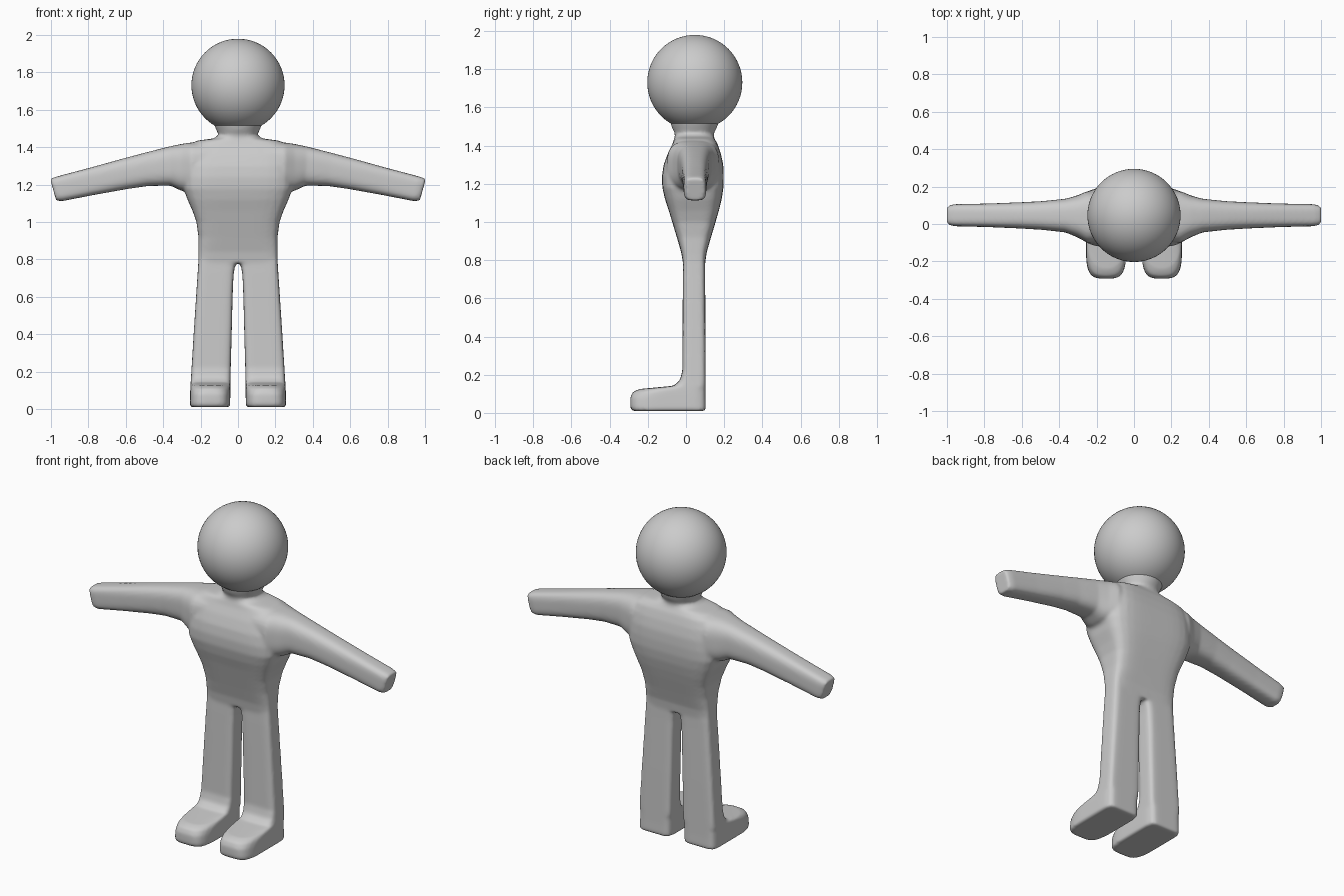
import bpy, bmesh, math
from mathutils import Vector

bm = bmesh.new()


def ring(c, u, v, n_neg, n_pos, count=48):
    """Superellipse around c with half axes u, v; squareness set per side of v."""
    pts = []
    for i in range(count):
        a = 2 * math.pi * i / count
        ca, sa = math.cos(a), math.sin(a)
        n = n_pos if sa >= 0 else n_neg
        r = (abs(ca) ** n + abs(sa) ** n) ** (-1 / n)
        pts.append(c + u * (ca * r) + v * (sa * r))
    return pts


def loft(rings):
    rows = [[bm.verts.new(p) for p in r] for r in rings]
    n = len(rows[0])
    for a, b in zip(rows, rows[1:]):
        for i in range(n):
            j = (i + 1) % n
            bm.faces.new((a[i], a[j], b[j], b[i]))
    bm.faces.new(rows[0])
    bm.faces.new(rows[-1])


def flat_ring(z, x0, x1, y0, y1, nf, nb):
    return ring(Vector(((x0 + x1) / 2, (y0 + y1) / 2, z)),
                Vector(((x1 - x0) / 2, 0, 0)), Vector((0, (y1 - y0) / 2, 0)), nf, nb)


# torso and neck: z, half width, front y, back y, squareness
torso = [
    (0.78, 0.212, -0.015, 0.10, 7), (0.84, 0.211, -0.025, 0.108, 6),
    (0.92, 0.211, -0.048, 0.131, 5), (1.00, 0.222, -0.072, 0.155, 5),
    (1.06, 0.243, -0.090, 0.172, 5), (1.12, 0.270, -0.110, 0.187, 4.5),
    (1.18, 0.290, -0.124, 0.196, 4.5), (1.24, 0.290, -0.126, 0.198, 4.5),
    (1.30, 0.285, -0.117, 0.195, 4.5), (1.36, 0.280, -0.095, 0.182, 4.5),
    (1.41, 0.265, -0.070, 0.165, 4), (1.435, 0.22, -0.062, 0.150, 3),
    (1.447, 0.13, -0.058, 0.145, 2.5), (1.465, 0.103, -0.058, 0.145, 2.2),
    (1.49, 0.115, -0.072, 0.160, 2), (1.53, 0.132, -0.085, 0.175, 2),
]
loft([flat_ring(z, -w, w, f, b, n, n) for z, w, f, b, n in torso])

# leg with foot: z, inner x, outer x, front y, back y, front and back squareness
leg = [
    (0.01, 0.043, 0.257, -0.283, 0.102, 4, 9), (0.03, 0.042, 0.257, -0.292, 0.103, 4, 9),
    (0.08, 0.041, 0.256, -0.292, 0.102, 3.6, 9), (0.11, 0.041, 0.255, -0.278, 0.102, 3, 9),
    (0.125, 0.041, 0.254, -0.245, 0.102, 2.4, 9), (0.132, 0.041, 0.254, -0.17, 0.102, 2.6, 9),
    (0.142, 0.041, 0.253, -0.065, 0.102, 4, 9), (0.17, 0.040, 0.251, -0.032, 0.102, 6, 9),
    (0.22, 0.039, 0.248, -0.019, 0.102, 6, 8), (0.40, 0.034, 0.237, -0.018, 0.102, 6, 7),
    (0.60, 0.029, 0.224, -0.017, 0.101, 6, 6), (0.72, 0.024, 0.216, -0.016, 0.100, 6, 6),
    (0.77, 0.015, 0.213, -0.015, 0.100, 6, 6), (0.80, 0.002, 0.211, -0.015, 0.100, 6, 6),
    (0.84, 0.002, 0.208, -0.015, 0.100, 6, 6),
]

# arm: upper edge x, z; lower edge x, z; front y, back y; squareness
arm = [
    (0.15, 1.428, 0.15, 1.18, -0.095, 0.165, 3), (0.25, 1.425, 0.25, 1.16, -0.100, 0.175, 3),
    (0.30, 1.418, 0.31, 1.17, -0.070, 0.152, 3), (0.37, 1.403, 0.36, 1.195, -0.045, 0.135, 3),
    (0.50, 1.370, 0.48, 1.193, -0.031, 0.122, 3), (0.62, 1.338, 0.59, 1.177, -0.024, 0.116, 3),
    (0.80, 1.288, 0.77, 1.145, -0.016, 0.109, 3.5), (0.97, 1.243, 0.94, 1.112, -0.012, 0.106, 4),
    (1.004, 1.230, 0.972, 1.115, -0.004, 0.098, 4),
]

for s in (1, -1):
    loft([flat_ring(z, s * a, s * b, f, k, nf, nb) for z, a, b, f, k, nf, nb in leg])
    rings = []
    for xt, zt, xb, zb, f, b, n in arm:
        top, bot = Vector((s * xt, 0, zt)), Vector((s * xb, 0, zb))
        c = (top + bot) / 2 + Vector((0, (f + b) / 2, 0))
        rings.append(ring(c, (top - bot) / 2, Vector((0, (b - f) / 2, 0)), n, n))
    loft(rings)

bmesh.ops.recalc_face_normals(bm, faces=bm.faces)
mesh = bpy.data.meshes.new("body")
bm.to_mesh(mesh)
bm.free()
body = bpy.data.objects.new("body", mesh)
bpy.context.collection.objects.link(body)

# fuse the limbs into one skin and soften the joins
remesh = body.modifiers.new("fuse", 'REMESH')
remesh.mode = 'VOXEL'
remesh.voxel_size = 0.009
remesh.use_smooth_shade = True
smooth = body.modifiers.new("soften", 'SMOOTH')
smooth.factor = 0.5
smooth.iterations = 8

# head
bpy.ops.mesh.primitive_uv_sphere_add(segments=64, ring_count=32, radius=0.249,
                                     location=(0, 0.046, 1.731))
head = bpy.context.object
head.name = "head"
bpy.ops.object.shade_smooth()
